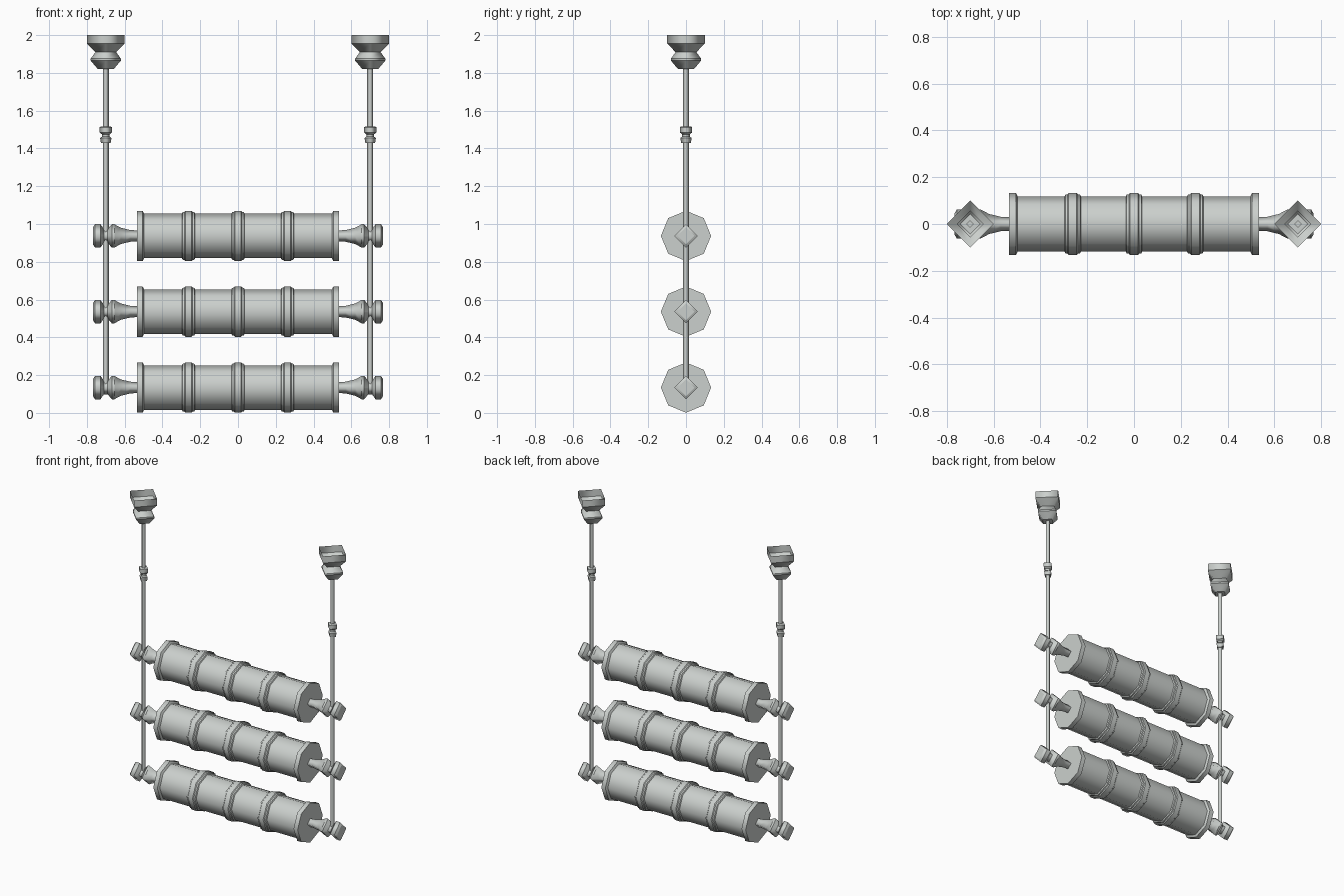
import bpy, bmesh, math
from mathutils import Matrix, Vector

cube = bpy.data.objects.get("Cube")
if cube:
    bpy.data.objects.remove(cube, do_unlink=True)

metal = bpy.data.materials.new("pale_grey_metal")
metal.use_nodes = True
colour = (0.6, 0.63, 0.61, 1)
metal.diffuse_color = colour
metal.node_tree.nodes["Principled BSDF"].inputs["Base Color"].default_value = colour


def lathe(name, profile, sides, location, axis="z", flip=1, caps=(True, True)):
    """Turn (along, radius) points about an axis, smooth around and sharp at steps."""
    bm = bmesh.new()
    rings = []
    for along, radius in profile:
        ring = []
        for i in range(sides):
            a = math.tau * i / sides
            u, v = radius * math.cos(a), radius * math.sin(a)
            co = (along * flip, u, v) if axis == "x" else (u, v, along)
            ring.append(bm.verts.new(co))
        rings.append(ring)
    for low, high in zip(rings, rings[1:]):
        for i in range(sides):
            j = (i + 1) % sides
            bm.faces.new((low[i], low[j], high[j], high[i])).smooth = True
    for ring, wanted in ((rings[0], caps[0]), (rings[-1], caps[1])):
        if wanted:
            bm.faces.new(ring)
    bmesh.ops.recalc_face_normals(bm, faces=bm.faces)
    # Crease the profile corners
    for k, ring in enumerate(rings):
        sharp = k in (0, len(rings) - 1)
        if not sharp:
            a, b, c = (Vector(p) for p in profile[k - 1:k + 2])
            sharp = (b - a).angle(c - b) > math.radians(25)
        for i in range(sides):
            bm.edges.get((ring[i], ring[(i + 1) % sides])).smooth = not sharp
    mesh = bpy.data.meshes.new(name)
    bm.to_mesh(mesh)
    bm.free()
    mesh.materials.append(metal)
    obj = bpy.data.objects.new(name, mesh)
    obj.location = location
    bpy.context.collection.objects.link(obj)
    return obj


R, BODY, END = 0.133, 0.118, 0.535
ROD_X = 0.7

# Roller with flanged ends and three raised bands
half_band = [(-0.035, BODY), (-0.031, 0.126), (-0.022, 0.127), (-0.017, R)]
band = half_band + [(-x, r) for x, r in reversed(half_band)]
flange = [(-END, R), (-0.505, R), (-0.497, BODY)]
roller = list(flange)
for centre in (-0.262, 0, 0.262):
    roller += [(centre + x, r) for x, r in band]
roller += [(-x, r) for x, r in reversed(flange)]

# Four-sided axle end: flared handle, neck around the rod, end knob
axle = [(0.52, 0.028), (0.57, 0.031), (0.62, 0.043), (0.655, 0.062), (0.668, 0.062),
        (0.69, 0.036), (0.71, 0.036), (0.728, 0.062), (0.757, 0.062), (0.768, 0.045)]

# Ceiling mount, open at the top, and the collar halfway up each rod
mount = [(1.82, 0.042), (1.865, 0.08), (1.875, 0.08), (1.91, 0.055),
         (1.955, 0.1), (2.0, 0.1)]
collar = [(1.43, 0.026), (1.455, 0.03), (1.462, 0.021), (1.475, 0.021),
          (1.485, 0.033), (1.512, 0.033), (1.516, 0.026)]

for level, z in (("lower", 0.134), ("middle", 0.536), ("upper", 0.937)):
    lathe(level + "_roller", roller, 8, (0, 0, z), "x")
    for side, s in (("left", 1), ("right", -1)):
        lathe(f"{level}_{side}_axle_end", axle, 4, (0, 0, z), "x", s)

for side, s in (("left", 1), ("right", -1)):
    spot = (s * ROD_X, 0, 0)
    lathe(side + "_rod", [(0.134, 0.016), (1.83, 0.016)], 4, spot)
    lathe(side + "_collar", collar, 4, spot)
    lathe(side + "_ceiling_mount", mount, 4, spot, caps=(True, False))
